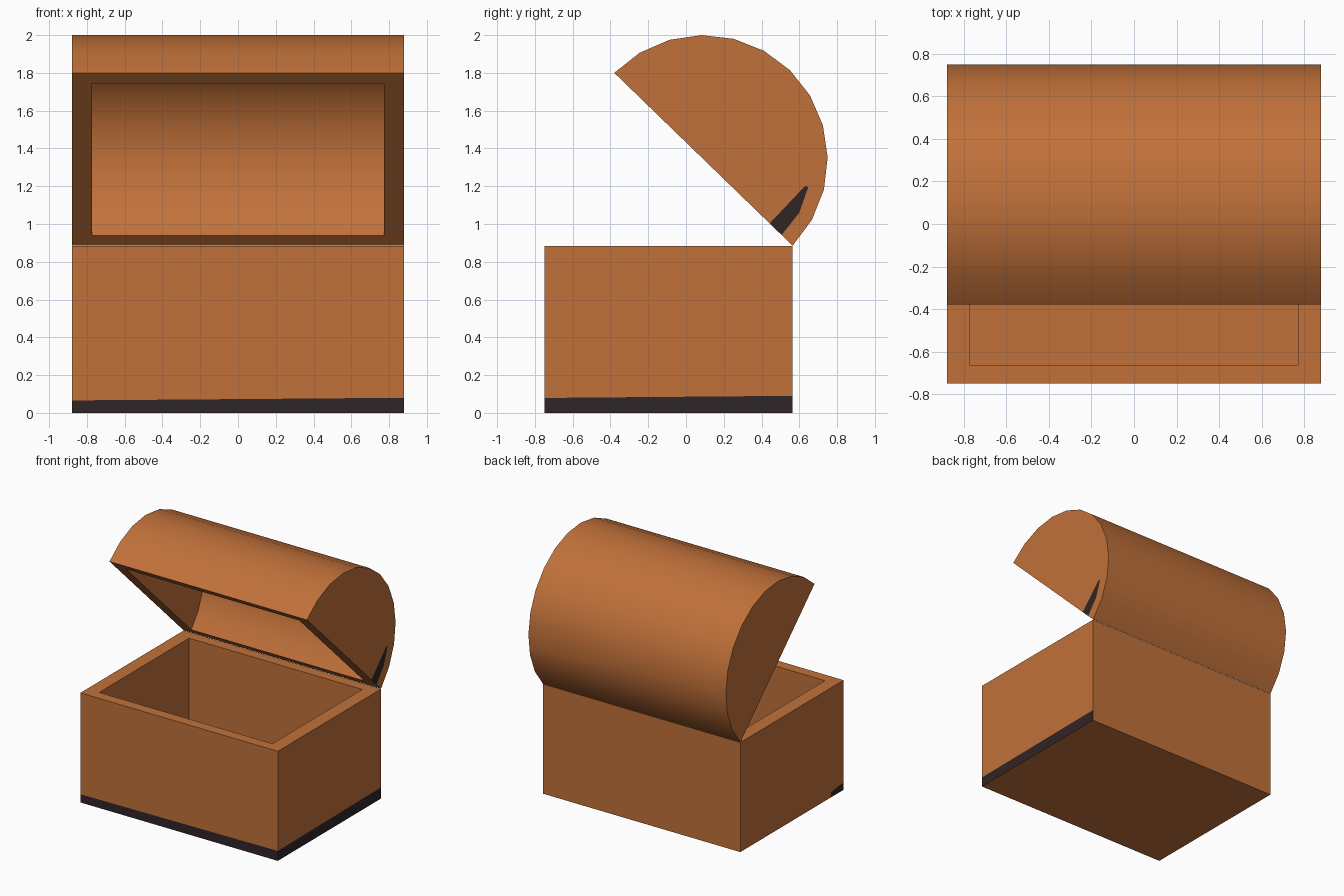
import bpy, bmesh, math
from mathutils import Vector

if "Cube" in bpy.data.objects:
    bpy.data.objects.remove(bpy.data.objects["Cube"])


def material(name, rgb):
    m = bpy.data.materials.new(name)
    m.diffuse_color = (*rgb, 1)
    m.use_nodes = True
    m.node_tree.nodes["Principled BSDF"].inputs["Base Color"].default_value = m.diffuse_color
    return m


MATS = [material("brown_wood", (0.533, 0.165, 0.042)),
        material("dark_trim", (0.030, 0.018, 0.020))]
HALF_X, INNER_X = 0.88, 0.772


def hollow(outer, inner):
    """Open shell: (y, z) profiles run from rim to rim, swept along x."""
    bm = bmesh.new()

    def side(profile, x):
        return [bm.verts.new((x, y, z)) for y, z in profile]

    ol, orr = side(outer, -HALF_X), side(outer, HALF_X)
    il, ir = side(inner, -INNER_X), side(inner, INNER_X)
    for left, right in ((ol, orr), (il, ir)):
        for i in range(len(left) - 1):
            bm.faces.new((left[i], left[i + 1], right[i + 1], right[i]))
        bm.faces.new(left)
        bm.faces.new(right)
    # flat rim joining the outside to the inside
    ro = (ol[0], orr[0], orr[-1], ol[-1])
    ri = (il[0], ir[0], ir[-1], il[-1])
    for i in range(4):
        j = (i + 1) % 4
        bm.faces.new((ro[i], ro[j], ri[j], ri[i]))
    bmesh.ops.recalc_face_normals(bm, faces=bm.faces)
    return bm


def paint(bm, facing, axis, poly):
    """Cut a convex counter-clockwise polygon (axis, z) into an outer face and darken it."""
    facing = Vector(facing)
    planes = []

    def chosen():
        bm.normal_update()
        out = []
        for f in bm.faces:
            c = f.calc_center_median()
            if f.normal.dot(facing) > 0.99 and c.dot(facing) > 0.5 \
                    and all((c - p).dot(n) < 1e-5 for p, n in planes):
                out.append(f)
        return out

    for i, a in enumerate(poly):
        b = poly[(i + 1) % len(poly)]
        p, n = Vector((0, 0, a[1])), Vector((0, 0, a[0] - b[0]))
        p[axis], n[axis] = a[0], b[1] - a[1]
        n.normalize()
        faces = chosen()
        geom = set(faces)
        for f in faces:
            geom.update(f.edges)
            geom.update(f.verts)
        bmesh.ops.bisect_plane(bm, geom=list(geom), dist=1e-5, plane_co=p, plane_no=n)
        planes.append((p, n))
    for f in chosen():
        f.material_index = 1


def finish(bm, name):
    me = bpy.data.meshes.new(name)
    bm.to_mesh(me)
    bm.free()
    for m in MATS:
        me.materials.append(m)
    ob = bpy.data.objects.new(name, me)
    bpy.context.collection.objects.link(ob)
    bpy.ops.object.select_all(action='DESELECT')
    ob.select_set(True)
    bpy.context.view_layer.objects.active = ob
    bpy.ops.object.shade_smooth_by_angle(angle=math.radians(30))


# chest box with dark trim along the foot of the front and sides
FRONT, BACK, TOP = -0.75, 0.565, 0.883
box = hollow([(BACK, TOP), (BACK, 0), (FRONT, 0), (FRONT, TOP)],
             [(BACK - 0.085, TOP), (BACK - 0.085, 0.09),
              (FRONT + 0.085, 0.09), (FRONT + 0.085, TOP)])
paint(box, (0, -1, 0), 0, [(-1, -0.1), (1, -0.1), (1, 0.081), (-1, 0.065)])
paint(box, (1, 0, 0), 1, [(-1, -0.1), (1, -0.1), (1, 0.094), (-1, 0.077)])
paint(box, (-1, 0, 0), 1, [(-1, -0.1), (-0.59, -0.1), (-0.59, 0.04), (-0.75, 0.06), (-1, 0.06)])
finish(box, "chest_box")

# half-round lid, swung open about the back edge
CY, CZ, RADIUS, TILT = 0.0925, 1.3425, 0.6575, math.radians(-44.1)


def arc(r):
    return [(CY + r * math.cos(TILT + math.pi * i / 12),
             CZ + r * math.sin(TILT + math.pi * i / 12)) for i in range(13)]


lid = hollow(arc(RADIUS), arc(0.578))
paint(lid, (1, 0, 0), 1, [(0.505, 0.94), (0.60, 1.06), (0.647, 1.195),
                          (0.632, 1.203), (0.44, 1.0)])
finish(lid, "chest_lid")
